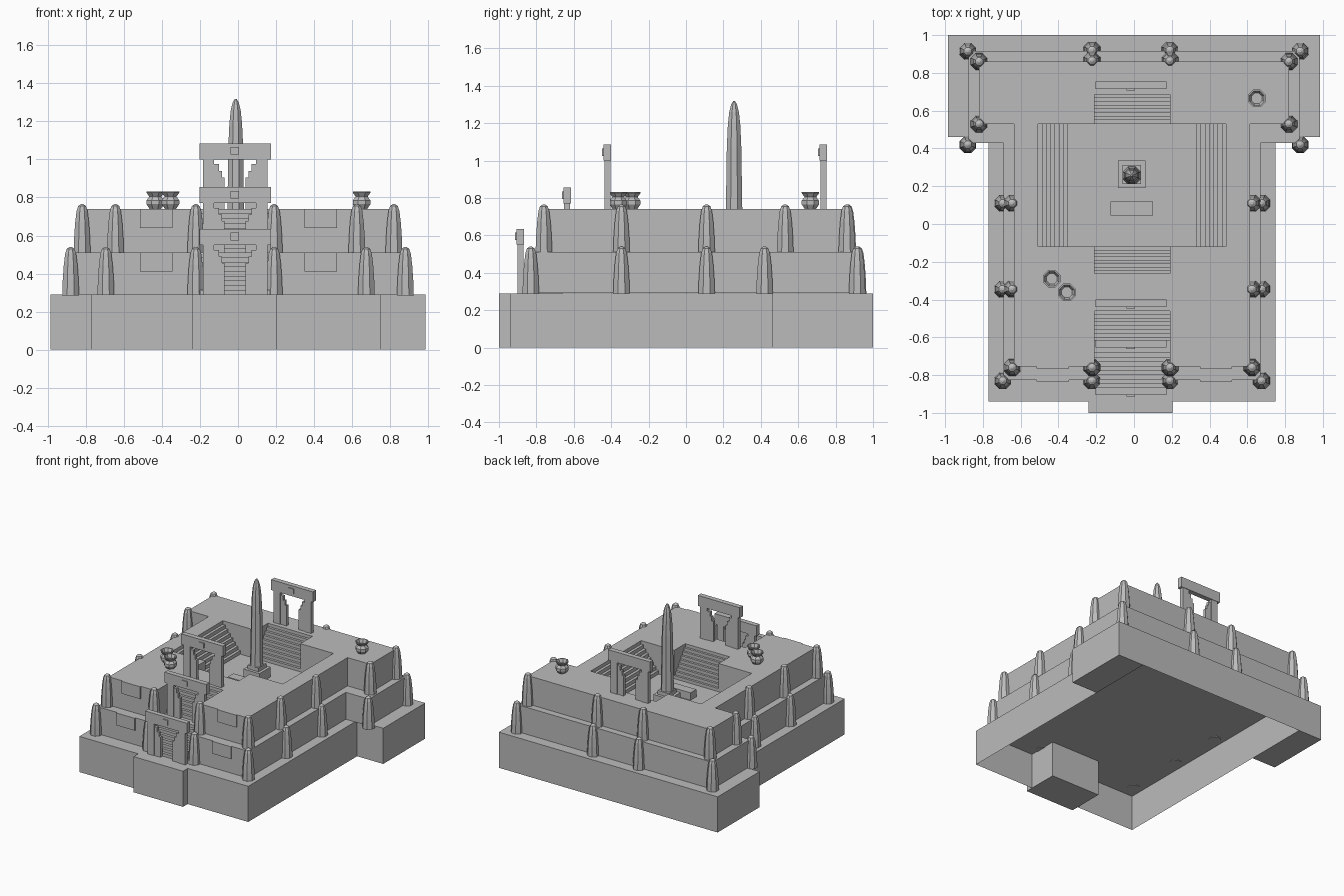
import bpy, bmesh, math

cube = bpy.data.objects.get("Cube")
if cube:
    bpy.data.objects.remove(cube, do_unlink=True)

stone = bpy.data.materials.new("grey_stone")
stone.use_nodes = True
stone.diffuse_color = (0.5, 0.5, 0.5, 1)
stone.node_tree.nodes["Principled BSDF"].inputs["Base Color"].default_value = (0.5, 0.5, 0.5, 1)

BASE, TIER, TOP = 0.29, 0.51, 0.74      # deck heights
CX = -0.015                             # stair and gate axis
SX0, SX1 = -0.21, 0.19                  # stair width


def finish(bm, name):
    bmesh.ops.recalc_face_normals(bm, faces=bm.faces)
    mesh = bpy.data.meshes.new(name)
    bm.to_mesh(mesh)
    bm.free()
    mesh.materials.append(stone)
    obj = bpy.data.objects.new(name, mesh)
    bpy.context.collection.objects.link(obj)
    return obj


def add_box(bm, x0, x1, y0, y1, z0, z1):
    verts = bmesh.ops.create_cube(bm, size=1)["verts"]
    for v in verts:
        v.co.x = x1 if v.co.x > 0 else x0
        v.co.y = y1 if v.co.y > 0 else y0
        v.co.z = z1 if v.co.z > 0 else z0


def boxes(name, *specs):
    bm = bmesh.new()
    for spec in specs:
        add_box(bm, *spec)
    return finish(bm, name)


def extrude(name, points, offset):
    bm = bmesh.new()
    face = bm.faces.new([bm.verts.new(p) for p in points])
    result = bmesh.ops.extrude_face_region(bm, geom=[face], use_keep_orig=True)
    moved = [g for g in result["geom"] if isinstance(g, bmesh.types.BMVert)]
    bmesh.ops.translate(bm, verts=moved, vec=offset)
    return finish(bm, name)


def lathe(name, profile, x, y, z, sides=8):
    bm = bmesh.new()
    rings = []
    for r, h in profile:
        rings.append([bm.verts.new((x + r * math.cos(math.tau * (i + .5) / sides),
                                    y + r * math.sin(math.tau * (i + .5) / sides), z + h))
                      for i in range(sides)])
    for a, b in zip(rings, rings[1:]):
        for i in range(sides):
            j = (i + 1) % sides
            bm.faces.new((a[i], a[j], b[j], b[i]))
    bm.faces.new(rings[0])
    bm.faces.new(rings[-1])
    return finish(bm, name)


def cut(obj, *specs):
    for spec in specs:
        cutter = boxes("cutter", spec)
        cutter.hide_render = True
        mod = obj.modifiers.new("cut", "BOOLEAN")
        mod.operation, mod.solver, mod.object = "DIFFERENCE", "EXACT", cutter
        bpy.context.view_layer.update()
        graph = bpy.context.evaluated_depsgraph_get()
        mesh = bpy.data.meshes.new_from_object(obj.evaluated_get(graph))
        obj.modifiers.clear()
        obj.data = mesh
        bpy.data.objects.remove(cutter, do_unlink=True)


def stairs(name, start, direction, across, run, z0, z1, steps):
    """Stepped profile rising along direction, extruded across."""
    path = [(0, z0)]
    for i in range(steps):
        z = z0 + (z1 - z0) * (i + 1) / steps
        path += [(run * i / steps, z), (run * (i + 1) / steps, z)]
    path.append((run, z0))
    pts = [(start[0] + direction[0] * d, start[1] + direction[1] * d, z) for d, z in path]
    return extrude(name, pts, across)


# Plinth: hollow middle, closed wings and front step
plinth = boxes("plinth", (-0.77, 0.75, -0.94, 1, 0, BASE))
bm = bmesh.new()
bm.from_mesh(plinth.data)
bmesh.ops.delete(bm, geom=[f for f in bm.faces if f.normal.z < -0.9], context="FACES_ONLY")
bm.to_mesh(plinth.data)
bm.free()
boxes("plinth_wings", (-0.985, -0.77, 0.46, 1, 0, BASE), (0.75, 0.985, 0.46, 1, 0, BASE))
boxes("plinth_front_step", (-0.24, 0.205, -1, -0.7, 0, BASE))


# Two T-shaped terraces
def terrace(name, left, right, wing, front, neck, back, z0, z1):
    pts = [(left, front), (right, front), (right, neck), (wing, neck),
           (wing, back), (-wing, back), (-wing, neck), (left, neck)]
    return extrude(name, [(x, y, z0) for x, y in pts], (0, 0, z1 - z0))


lower = terrace("lower_terrace", -0.69, 0.67, 0.877, -0.825, 0.43, 0.915, BASE + 0.001, TIER)
upper = terrace("upper_terrace", -0.635, 0.615, 0.82, -0.755, 0.53, 0.86, TIER, TOP)
cut(lower, (SX0, SX1, -1.1, -0.66, 0.1, 1))
cut(upper, (SX0, SX1, -1.1, -0.44, 0.1, 1),
    (-0.53, 0.51, -0.12, 0.53, 0.1, 1),
    (SX0, SX1, -0.28, 0.705, 0.1, 1))

# Raised panels on the terrace fronts
for name, y, z in (("lower_panels", -0.825, TIER), ("upper_panels", -0.755, TOP)):
    boxes(name, *[(x, x + 0.17, y - 0.01, y + 0.01, z - 0.1, z) for x in (-0.515, 0.35)])

# Staircases
wide = (SX1 - SX0, 0, 0)
stairs("front_stairs_lower", (SX0, -0.87), (0, 1), wide, 0.21, BASE, TIER, 9)
stairs("front_stairs_upper", (SX0, -0.62), (0, 1), wide, 0.18, TIER, TOP, 9)
stairs("court_stairs_back", (SX0, 0.53), (0, 1), wide, 0.175, TIER, TOP, 9)
stairs("court_stairs_front", (SX0, -0.12), (0, -1), wide, 0.16, TIER, TOP, 9)
deep = (0, 0.65, 0)
stairs("court_stairs_right", (-0.35, -0.12), (-1, 0), deep, 0.18, TIER, TOP, 8)
stairs("court_stairs_left", (0.33, -0.12), (1, 0), deep, 0.18, TIER, TOP, 8)


# Gates: lintel, tall outer posts, shorter stepped inner posts, small boss
def gate(name, y, z):
    parts = [(CX - 0.188, CX + 0.188, y - 0.02, y + 0.02, z + 0.26, z + 0.345),
             (CX - 0.025, CX + 0.02, y - 0.028, y - 0.02, z + 0.285, z + 0.325)]
    for s in (-1, 1):
        for inner, outer, height, half in ((0.11, 0.17, 0.26, 0.016), (0.085, 0.11, 0.235, 0.012),
                                           (0.07, 0.085, 0.2, 0.012), (0.055, 0.07, 0.165, 0.012)):
            a, b = sorted((CX + s * inner, CX + s * outer))
            parts.append((a, b, y - half, y + half, z, z + height))
    boxes(name, *parts)


gate("front_gate", -0.885, BASE)
gate("middle_gate", -0.635, TIER)
gate("upper_gate", -0.42, TOP)
gate("back_gate", 0.735, TOP)

# Pinnacles around both terraces
PINNACLE = [(0.048, 0), (0.045, 0.08), (0.039, 0.16), (0.031, 0.22), (0.022, 0.245), (0.006, 0.255)]


def pinnacles(name, left, right, wing, front, neck, back, z):
    spots = [(x, y) for x in (-wing, wing) for y in (neck, back)]
    spots += [(x, y) for x in (left, right) for y in (front, -0.345, 0.11)]
    spots += [(x, y) for x in (-0.222, 0.19) for y in (front, back + 0.005)]
    for x, y in spots:
        lathe(name, PINNACLE, x, y, z)


pinnacles("lower_pinnacle", -0.695, 0.675, 0.88, -0.83, 0.42, 0.915, BASE - 0.005)
pinnacles("upper_pinnacle", -0.645, 0.625, 0.82, -0.76, 0.53, 0.86, TIER)

# Obelisk on its pedestal, and the altar before it
boxes("pedestal", (-0.085, 0.06, 0.19, 0.335, TIER, 0.59), (-0.062, 0.037, 0.213, 0.312, 0.59, 0.62))
OBELISK = [(0.05, 0), (0.046, 0.2), (0.042, 0.45), (0.036, 0.57), (0.028, 0.64), (0.017, 0.68), (0.005, 0.698)]
lathe("obelisk", OBELISK, -0.012, 0.257, 0.62)
boxes("altar", (-0.125, 0.1, 0.045, 0.12, TIER, 0.57))

# Jars with a hollow mouth
JAR = [(0.032, 0), (0.05, 0.025), (0.05, 0.045), (0.034, 0.065), (0.05, 0.085),
       (0.05, 0.092), (0.042, 0.092), (0.03, 0.065)]
for x, y in ((-0.435, -0.29), (-0.355, -0.362), (0.65, 0.665)):
    lathe("jar", JAR, x, y, TOP)
